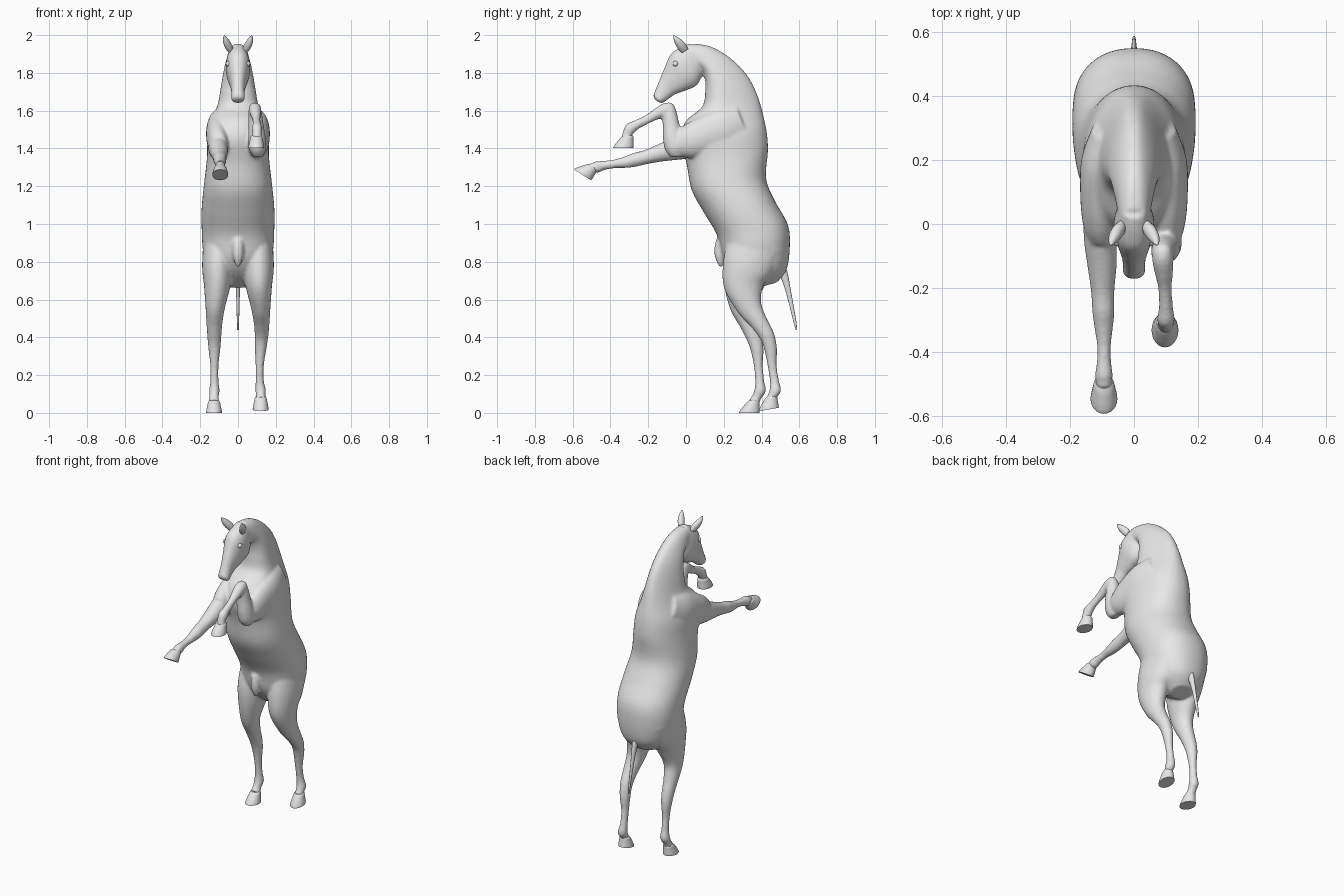
import bpy, bmesh, math
from mathutils import Vector, Matrix

if "Cube" in bpy.data.objects:
    bpy.data.objects.remove(bpy.data.objects["Cube"], do_unlink=True)

grey = bpy.data.materials.new("plain grey")
grey.use_nodes = True
grey.diffuse_color = (0.8, 0.8, 0.8, 1)
grey.node_tree.nodes["Principled BSDF"].inputs["Base Color"].default_value = (0.8, 0.8, 0.8, 1)


def spow(v, p):
    return math.copysign(abs(v) ** p, v)


def catmull(a, b, c, d, t):
    return [0.5 * (2 * q + (r - p) * t + (2 * p - 5 * q + 4 * r - s) * t * t
                   + (3 * q - p - 3 * r + s) * t ** 3) for p, q, r, s in zip(a, b, c, d)]


def loft(bm, secs, n=32, steps=5, power=0.9):
    """Skin closed rings; section = x, y0, z0, y1, z1, half width, taper towards point 1."""
    fine = []
    last = len(secs) - 1
    for i in range(last):
        q = [secs[max(i - 1, 0)], secs[i], secs[i + 1], secs[min(i + 2, last)]]
        fine += [catmull(*q, s / steps) for s in range(steps)]
    fine.append(secs[-1])
    rings = []
    for x, y0, z0, y1, z1, w, k in fine:
        ring = []
        for j in range(n):
            a = 2 * math.pi * j / n
            c, s = spow(math.cos(a), power), spow(math.sin(a), power)
            ring.append(bm.verts.new((x + w * s * (1 - k * c),
                                      (y0 + y1) / 2 + c * (y1 - y0) / 2,
                                      (z0 + z1) / 2 + c * (z1 - z0) / 2)))
        rings.append(ring)
    faces = [bm.faces.new(rings[0]), bm.faces.new(rings[-1])]
    for r, t in zip(rings, rings[1:]):
        faces += [bm.faces.new((r[j], r[(j + 1) % n], t[(j + 1) % n], t[j])) for j in range(n)]
    bmesh.ops.recalc_face_normals(bm, faces=faces)


def limb(bm, pts, n=24):
    """Loft along a path; point = x, y, z, radius in the side plane, radius across."""
    secs = []
    for i, (x, y, z, r, w) in enumerate(pts):
        a, b = pts[max(i - 1, 0)], pts[min(i + 1, len(pts) - 1)]
        d = Vector((b[1] - a[1], b[2] - a[2])).normalized()
        secs.append((x, y - d.y * r, z + d.x * r, y + d.y * r, z - d.x * r, w, 0))
    loft(bm, secs, n, power=1.0)


def finish(name, bm, angle=40):
    me = bpy.data.meshes.new(name)
    bm.to_mesh(me)
    bm.free()
    ob = bpy.data.objects.new(name, me)
    bpy.context.collection.objects.link(ob)
    me.materials.append(grey)
    bpy.ops.object.select_all(action='DESELECT')
    ob.select_set(True)
    bpy.context.view_layer.objects.active = ob
    bpy.ops.object.shade_smooth_by_angle(angle=math.radians(angle))
    return ob


body = bmesh.new()

# Trunk and neck: belly point, back point, half width, taper
loft(body, [(0, *s) for s in (
    (.37, .66, .48, .69, .06, 0), (.27, .72, .533, .76, .14, 0),
    (.20, .81, .55, .89, .183, 0), (.165, .94, .538, 1.0, .192, 0),
    (.095, 1.06, .472, 1.12, .192, 0), (.03, 1.18, .424, 1.24, .18, .05),
    (.003, 1.32, .434, 1.39, .163, .1), (-.03, 1.45, .427, 1.49, .158, .15),
    (.0, 1.545, .408, 1.58, .128, .25), (.085, 1.62, .386, 1.66, .10, .35),
    (.102, 1.70, .35, 1.745, .085, .4), (.10, 1.77, .298, 1.82, .074, .4),
    (.08, 1.82, .22, 1.89, .064, .35), (.03, 1.85, .13, 1.94, .055, .2),
    (-.005, 1.88, .045, 1.955, .045, .1))], n=48)

# Head: jaw point, nose-bridge point, half width, taper
loft(body, [(0, *s) for s in (
    (.075, 1.89, .02, 1.957, .042, 0), (.092, 1.815, -.035, 1.932, .056, -.05),
    (.06, 1.738, -.082, 1.897, .064, 0), (-.005, 1.705, -.115, 1.825, .05, .05),
    (-.06, 1.685, -.14, 1.765, .038, .05), (-.095, 1.66, -.16, 1.715, .035, 0),
    (-.125, 1.64, -.173, 1.68, .035, 0), (-.145, 1.645, -.167, 1.662, .02, 0))])

# Hind legs
thigh = [(.105, .37, .90, .15, .08), (.108, .325, .77, .133, .082), (.11, .305, .67, .105, .07)]
limb(body, thigh + [
    (.12, .335, .56, .068, .052), (.125, .385, .48, .048, .042), (.125, .428, .41, .04, .036),
    (.12, .448, .34, .034, .031), (.115, .456, .25, .024, .022), (.115, .468, .17, .024, .022),
    (.12, .473, .12, .031, .028), (.12, .455, .085, .025, .025), (.12, .445, .055, .03, .03)])
limb(body, [(-p[0], *p[1:]) for p in thigh] + [
    (-.12, .30, .56, .068, .052), (-.125, .332, .47, .048, .042), (-.125, .363, .39, .04, .036),
    (-.125, .377, .33, .034, .031), (-.125, .383, .25, .024, .022), (-.125, .39, .17, .024, .022),
    (-.125, .393, .12, .031, .028), (-.127, .375, .085, .025, .025), (-.127, .36, .055, .03, .03)])

# Shoulders
for s in (1, -1):
    limb(body, [(s * .08, .30, 1.54, .09, .05), (s * .105, .20, 1.50, .11, .06),
                (s * .108, .08, 1.46, .10, .06), (s * .105, 0, 1.43, .085, .055),
                (s * .10, -.05, 1.415, .06, .045)])

# Left foreleg, folded: forearm, then cannon and pastern
limb(body, [(.105, -.05, 1.355, .03, .025), (.103, -.055, 1.40, .056, .046),
            (.10, -.07, 1.46, .053, .046), (.095, -.08, 1.53, .044, .04),
            (.09, -.088, 1.59, .039, .036), (.09, -.092, 1.635, .025, .025)])
limb(body, [(.09, -.07, 1.618, .028, .026), (.09, -.105, 1.605, .037, .034),
            (.093, -.15, 1.585, .03, .029), (.097, -.20, 1.557, .024, .022),
            (.10, -.26, 1.527, .025, .022), (.10, -.295, 1.505, .031, .028),
            (.10, -.311, 1.475, .026, .025), (.10, -.314, 1.445, .03, .03)])

# Right foreleg, stretched forward
limb(body, [(-.105, .05, 1.43, .08, .055), (-.105, -.05, 1.40, .062, .052),
            (-.10, -.13, 1.378, .048, .046), (-.098, -.21, 1.355, .038, .037),
            (-.096, -.27, 1.34, .037, .035), (-.095, -.32, 1.327, .031, .03),
            (-.094, -.38, 1.318, .023, .022), (-.094, -.435, 1.31, .025, .023),
            (-.094, -.47, 1.302, .031, .028), (-.094, -.492, 1.298, .026, .026),
            (-.094, -.51, 1.292, .027, .028)])

# Sheath under the groin
limb(body, [(0, .20, .95, .02, .025), (0, .185, .90, .03, .03),
            (0, .178, .83, .026, .027), (0, .185, .775, .01, .012)], 16)

# Fuse the trunk, head and legs into one skin
skin = finish("horse_body", body, 180)
fuse = skin.modifiers.new("fuse", 'REMESH')
fuse.mode = 'VOXEL'
fuse.voxel_size = 0.008
fuse.use_smooth_shade = True
soften = skin.modifiers.new("soften", 'SMOOTH')
soften.factor = 0.5
soften.iterations = 6

# Hooves: sole centre and pitch
for name, pos, pitch in (("hoof_hind_left", (.12, .438, .018), 10),
                         ("hoof_hind_right", (-.127, .335, 0), 0),
                         ("hoof_fore_left", (.097, -.332, 1.402), 0),
                         ("hoof_fore_right", (-.094, -.548, 1.26), -32)):
    bm = bmesh.new()
    loft(bm, [(0, cy - ry, z, cy + ry, z, rx, 0) for z, cy, ry, rx in (
        (0, 0, .054, .042), (.012, .003, .052, .041), (.045, .016, .039, .034),
        (.056, .021, .034, .032), (.066, .024, .026, .026))], 24, 2, 1.0)
    bm.transform(Matrix.Translation(pos) @ Matrix.Rotation(math.radians(pitch), 4, 'X'))
    finish(name, bm)

# Ears and eyes
for side, s in (("left", 1), ("right", -1)):
    bm = bmesh.new()
    limb(bm, [(s * .038, -.005, 1.915, .02, .016), (s * .05, -.022, 1.94, .024, .021),
              (s * .062, -.043, 1.967, .019, .018), (s * .07, -.06, 1.99, .008, .008),
              (s * .072, -.066, 1.999, .001, .001)], 16)
    finish("ear_" + side, bm, 60)
    bm = bmesh.new()
    bmesh.ops.create_uvsphere(bm, u_segments=16, v_segments=10, radius=.015,
                              matrix=Matrix.Translation((s * .05, -.055, 1.848)))
    finish("eye_" + side, bm, 60)

# Tail
bm = bmesh.new()
limb(bm, [(0, .49, .79, .03, .022), (0, .517, .735, .022, .016), (0, .538, .66, .015, .011),
          (0, .558, .57, .011, .008), (0, .575, .49, .008, .006), (0, .585, .44, .004, .004)], 16)
finish("tail", bm, 60)
